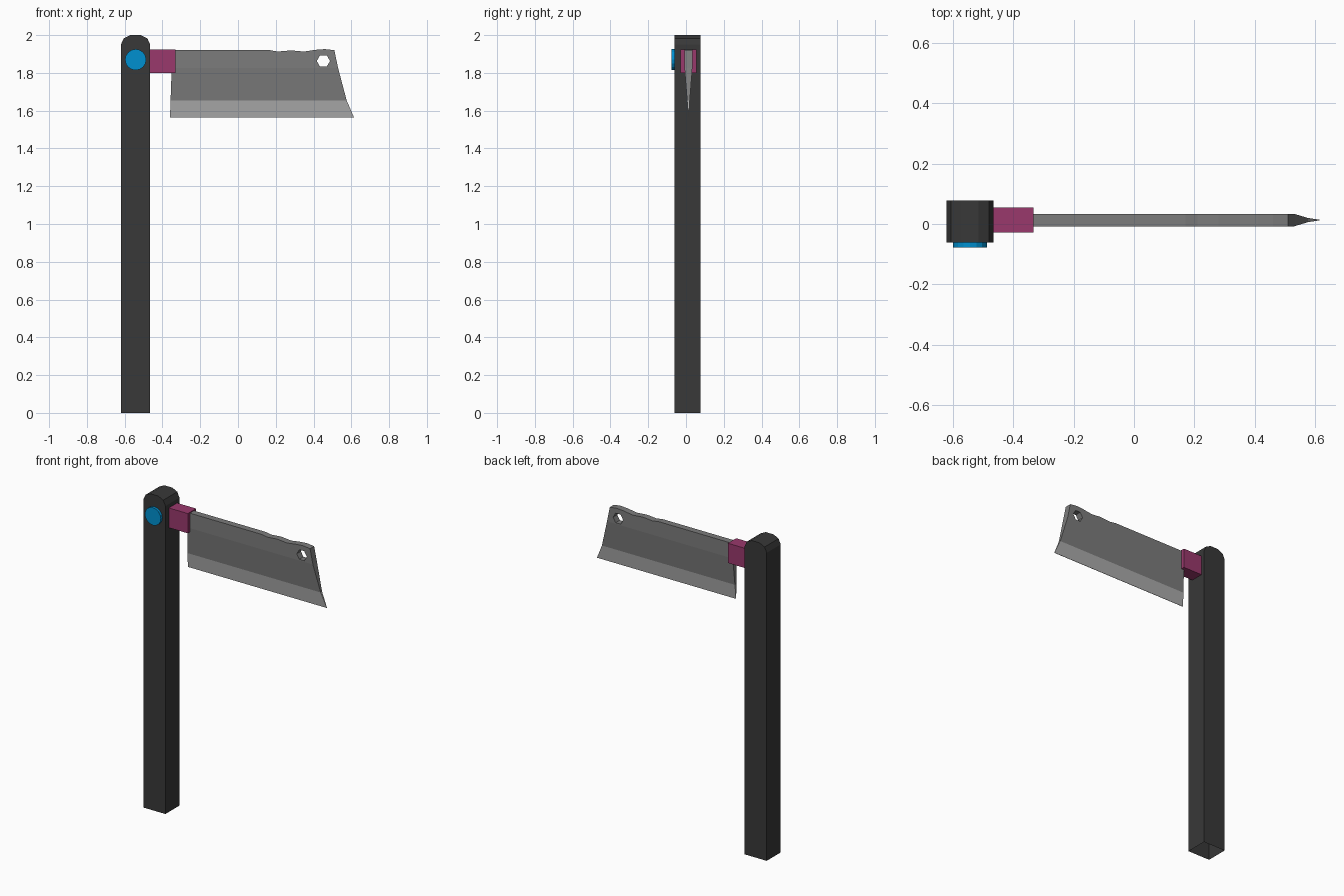
import bpy, bmesh, math

if "Cube" in bpy.data.objects:
    bpy.data.objects.remove(bpy.data.objects["Cube"])


def material(name, rgb):
    m = bpy.data.materials.new(name)
    m.diffuse_color = (*rgb, 1)
    m.use_nodes = True
    m.node_tree.nodes["Principled BSDF"].inputs["Base Color"].default_value = m.diffuse_color
    return m


def prism(name, profile, y0, y1, mats=(), cuts=()):
    """Extrude an x-z profile from y0 to y1, adding edge loops at the cut heights."""
    bm = bmesh.new()
    face = bm.faces.new([bm.verts.new((x, y0, z)) for x, z in profile])
    ext = bmesh.ops.extrude_face_region(bm, geom=[face])
    for v in ext["geom"]:
        if isinstance(v, bmesh.types.BMVert):
            v.co.y = y1
    for z in cuts:
        bmesh.ops.bisect_plane(bm, geom=bm.verts[:] + bm.edges[:] + bm.faces[:],
                               plane_co=(0, 0, z), plane_no=(0, 0, 1))
    if not any(f.normal.y > 0.9 for f in bm.faces) or len(bm.faces) < len(profile) + 2:
        bmesh.ops.holes_fill(bm, edges=bm.edges[:])
    bmesh.ops.recalc_face_normals(bm, faces=bm.faces[:])
    me = bpy.data.meshes.new(name)
    bm.to_mesh(me)
    bm.free()
    for m in mats:
        me.materials.append(m)
    ob = bpy.data.objects.new(name, me)
    bpy.context.collection.objects.link(ob)
    return ob


def ring(cx, cz, r, n):
    return [(cx + r * math.cos(2 * math.pi * i / n), cz + r * math.sin(2 * math.pi * i / n))
            for i in range(n)]


black = material("handle_black", (0.04, 0.04, 0.04))
blue = material("rivet_blue", (0.0, 0.28, 0.63))
plum = material("clamp_plum", (0.32, 0.04, 0.15))
steel = material("blade_steel", (0.2, 0.2, 0.2))
bright = material("edge_steel", (0.4, 0.4, 0.4))

# Handle post with chamfer-rounded top and open underside
post = prism("handle_post", [(-0.62, 0), (-0.465, 0), (-0.465, 1.95), (-0.48, 1.983), (-0.515, 2.0),
                             (-0.57, 2.0), (-0.605, 1.983), (-0.62, 1.95)], -0.062, 0.078, [black])
bm = bmesh.new()
bm.from_mesh(post.data)
bmesh.ops.delete(bm, geom=[f for f in bm.faces if f.calc_center_median().z < 0.001],
                 context="FACES_ONLY")
bm.to_mesh(post.data)
bm.free()

# Round rivet on the front
prism("rivet", ring(-0.542, 1.87, 0.056, 16), -0.078, -0.06, [blue])

# Clamp block joining blade to handle
prism("clamp", [(-0.468, 1.80), (-0.332, 1.80), (-0.332, 1.925), (-0.468, 1.925)],
      -0.028, 0.055, [plum])

# Blade with chipped spine
spine = [(0.51, 1.92), (0.46, 1.926), (0.41, 1.922), (0.35, 1.913), (0.28, 1.919),
         (0.21, 1.913), (0.17, 1.92), (-0.35, 1.92)]
blade = prism("blade", [(-0.36, 1.565), (0.614, 1.565), (0.575, 1.655), (0.53, 1.825)] + spine
              + [(-0.351, 1.825), (-0.357, 1.655)], -1, 1, [steel, bright], (1.825, 1.655))

# Taper the thickness towards the cutting edge and brighten the bevel
taper = [(1.565, 0.001), (1.655, 0.007), (1.825, 0.0205), (3, 0.0205)]
for v in blade.data.vertices:
    for (z0, h0), (z1, h1) in zip(taper, taper[1:]):
        if v.co.z <= z1 + 1e-5:
            half = h0 + (h1 - h0) * (v.co.z - z0) / (z1 - z0)
            break
    v.co.y = 0.013 + math.copysign(half, v.co.y)
for p in blade.data.polygons:
    zs = [blade.data.vertices[i].co.z for i in p.vertices]
    if max(zs) < 1.66 and min(zs) < 1.6:
        p.material_index = 1

# Hexagonal hanging hole
cutter = prism("hole_cutter", ring(0.452, 1.863, 0.035, 6), -0.2, 0.2, [steel])
cutter.hide_render = True
mod = blade.modifiers.new("hole", "BOOLEAN")
mod.operation = "DIFFERENCE"
mod.solver = "EXACT"
mod.object = cutter
bpy.context.view_layer.objects.active = blade
bpy.ops.object.modifier_apply(modifier=mod.name)
bpy.data.objects.remove(cutter)
